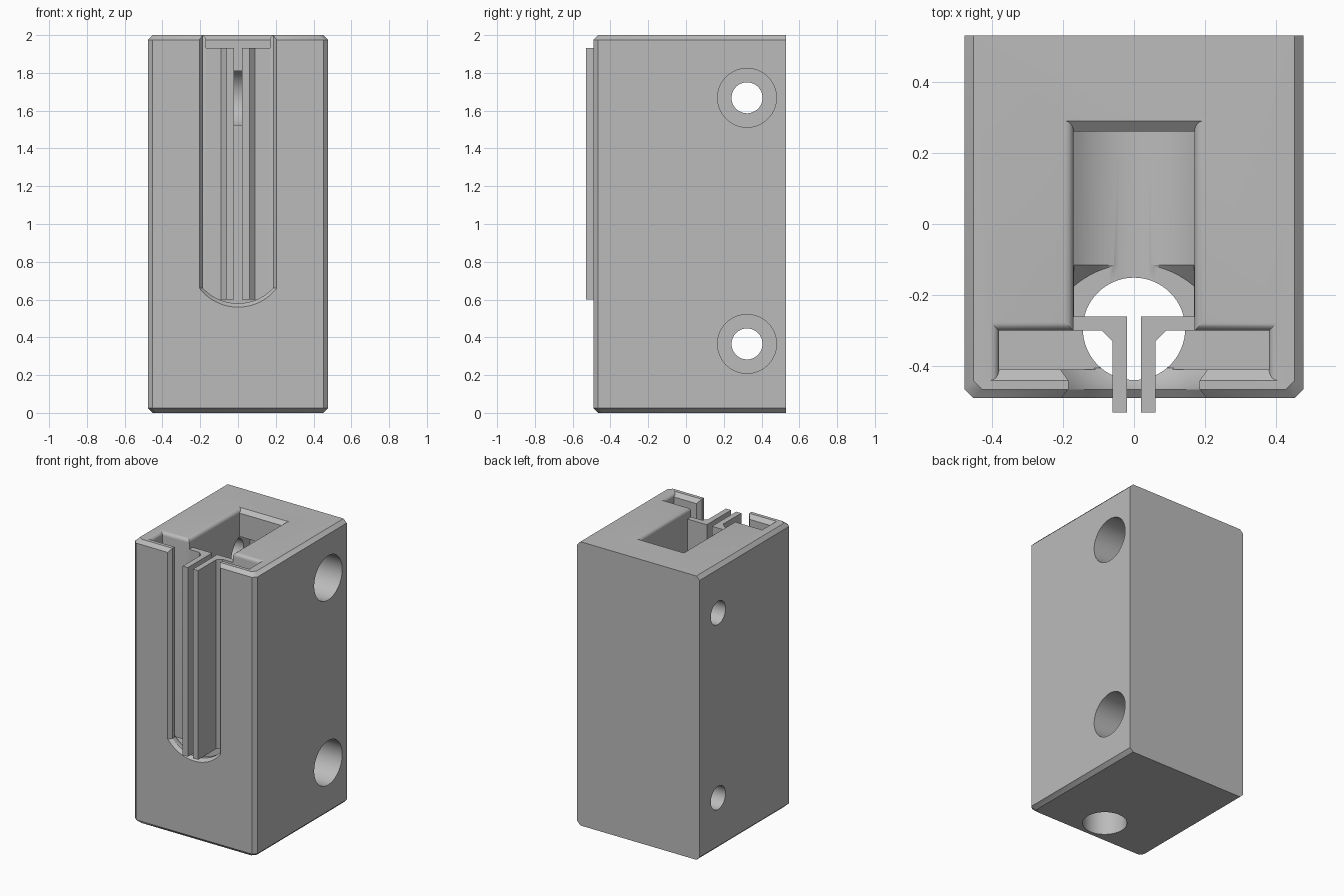
import bpy, bmesh
from math import sin, cos, pi, sqrt
from mathutils import Matrix

cube = bpy.data.objects.get("Cube")
if cube:
    bpy.data.objects.remove(cube, do_unlink=True)

grey = bpy.data.materials.new("light grey")
grey.use_nodes = True
grey.diffuse_color = (0.5, 0.5, 0.5, 1)
grey.node_tree.nodes["Principled BSDF"].inputs["Base Color"].default_value = (0.5, 0.5, 0.5, 1)


def finish(name, bm):
    bmesh.ops.recalc_face_normals(bm, faces=bm.faces)
    mesh = bpy.data.meshes.new(name)
    bm.to_mesh(mesh)
    bm.free()
    mesh.materials.append(grey)
    obj = bpy.data.objects.new(name, mesh)
    bpy.context.collection.objects.link(obj)
    return obj


def loft(name, sections):
    """Closed solid through rings of equal point count."""
    bm = bmesh.new()
    rings = [[bm.verts.new(p) for p in s] for s in sections]
    n = len(rings[0])
    for a, b in zip(rings, rings[1:]):
        for i in range(n):
            j = (i + 1) % n
            bm.faces.new((a[i], a[j], b[j], b[i]))
    bm.faces.new(rings[0])
    bm.faces.new(rings[-1])
    return finish(name, bm)


def cylinder(name, r, length, centre, axis):
    bm = bmesh.new()
    turn = Matrix.Rotation(pi / 2, 4, "Y") if axis == "X" else Matrix()
    bmesh.ops.create_cone(bm, cap_ends=True, segments=64, radius1=r, radius2=r,
                          depth=length, matrix=Matrix.Translation(centre) @ turn)
    return finish(name, bm)


def arch_points(hw, side_z, bottom_z, n=24):
    """Circular-arc floor from left to right as (x, z)."""
    s = side_z - bottom_z
    r = (hw * hw + s * s) / (2 * s)
    xs = [hw * (2 * i / n - 1) for i in range(n + 1)]
    return [(x, bottom_z + r - sqrt(r * r - x * x)) for x in xs]


def arch(y, hw, side_z, bottom_z, top=2.2):
    return ([(x, y, z) for x, z in arch_points(hw, side_z, bottom_z)]
            + [(hw, y, top), (-hw, y, top)])


def rect(hw, y0, y1, z):
    return [(-hw, y0, z), (hw, y0, z), (hw, y1, z), (-hw, y1, z)]


# Block with chamfered front, side and bottom edges, square at the back
C = 0.025


def outline(z, inset):
    w, f, b = 0.477 - inset, -0.49 + inset, 0.53
    return [(-w, b, z), (-w, f + C, z), (-w + C, f, z),
            (w - C, f, z), (w, f + C, z), (w, b, z)]


body = loft("block", [outline(0, C), outline(C, 0), outline(2 - C, 0), outline(2, C)])

FLOOR = 0.585
cutters = []

# Central channel with curved floor
cutters.append(loft("channel_cutter", [arch(y, 0.17, 0.643, 0.58) for y in (-0.4, 0.26)]))

# Wide pocket behind the front wall
cutters.append(loft("pocket_cutter", [rect(0.38, -0.41, -0.3, z) for z in (FLOOR, 2.2)]))

# Sloped step from the channel floor to the pocket floor
curve = arch_points(0.169, 0.643, 0.58)
lid = [(0.169, 1), (-0.169, 1)]
upper = [(x, -0.115, z) for x, z in curve + lid]
lower = [(x, -0.117 - max(0, z - FLOOR), min(z, FLOOR)) for x, z in curve]
lower += [(x, -0.17, z) for x, z in lid]
front = [(x, -0.32, min(z, FLOOR)) for x, z in curve] + [(x, -0.32, z) for x, z in lid]
cutters.append(loft("step_cutter", [upper, lower, front]))

# Arched front opening, chamfered inside and outside
cutters.append(loft("opening_cutter", [
    arch(-0.5, 0.213, 0.66, 0.552), arch(-0.465, 0.185, 0.66, 0.58),
    arch(-0.44, 0.185, 0.66, 0.58), arch(-0.405, 0.21, 0.66, 0.56)]))

# Softened top rims of the channel and the pocket
R = 0.025
channel_rim, pocket_rim = [], []
for i in range(7):
    a = i / 6 * pi / 2
    z, off, lin = 2 - R + R * sin(a), R * (1 - cos(a)), 0.03 * sin(a)
    channel_rim.append(rect(0.17 + off, -0.35, 0.26 + lin, z))
    pocket_rim.append(rect(0.38 + off, -0.41 - lin, -0.3 + off, z))
for name, rim in (("channel_rim_cutter", channel_rim), ("pocket_rim_cutter", pocket_rim)):
    rim.append([(x, y, 2.1) for x, y, z in rim[-1]])
    cutters.append(loft(name, rim))

# Vertical bore through the bottom
cutters.append(cylinder("bore_cutter", 0.144, 0.8, (0, -0.295, 0.3), "Z"))

# Counterbored cross holes
for z in (0.365, 1.668):
    cutters.append(cylinder("bolt_hole_cutter", 0.082, 1.4, (0, 0.323, z), "X"))
    cutters.append(cylinder("counterbore_cutter", 0.156, 0.84, (0.18, 0.323, z), "X"))

bpy.context.view_layer.objects.active = body
for cutter in cutters:
    cutter.hide_render = True
    mod = body.modifiers.new("cut", "BOOLEAN")
    mod.operation = "DIFFERENCE"
    mod.solver = "EXACT"
    mod.object = cutter
    bpy.ops.object.modifier_apply(modifier=mod.name)
    bpy.data.objects.remove(cutter, do_unlink=True)

# Pair of L-shaped guide rails bridging the channel
profile = [(0.02, -0.53), (0.06, -0.53), (0.06, -0.33), (0.09, -0.3),
           (0.19, -0.3), (0.19, -0.26), (0.02, -0.26)]
for side, name in ((1, "left_guide_rail"), (-1, "right_guide_rail")):
    loft(name, [[(side * x, y, z) for x, y in profile] for z in (0.6, 1.933)])

# Smooth curved walls, keep edges sharp
bpy.ops.object.select_all(action="DESELECT")
body.select_set(True)
bpy.ops.object.shade_smooth_by_angle(angle=pi / 6)
